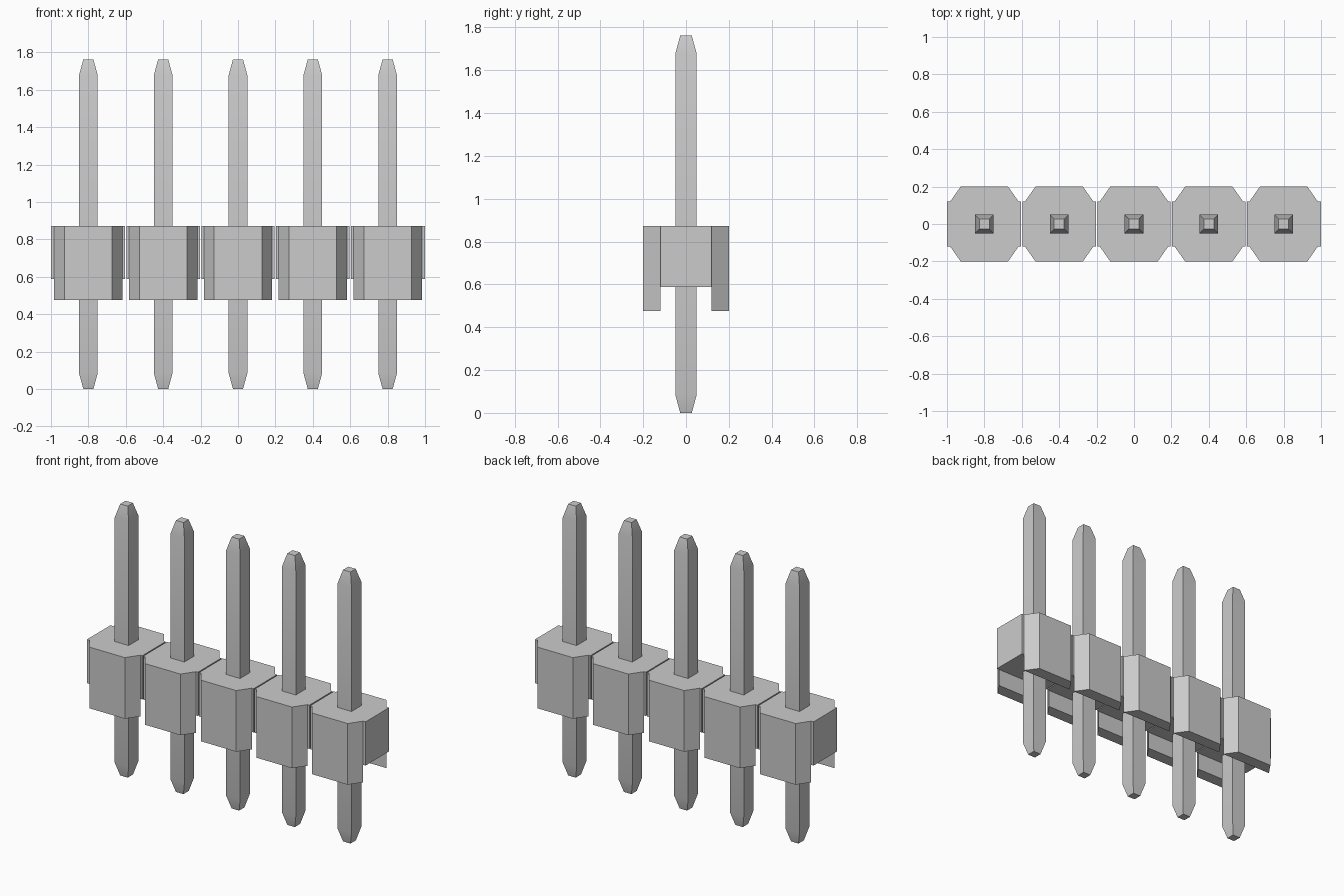
import bpy, bmesh, math
from mathutils import Vector

cube = bpy.data.objects.get("Cube")
if cube:
    bpy.data.objects.remove(cube)

PITCH, COUNT = 0.4, 5
TOP, SLOT, FOOT = 0.872, 0.588, 0.475     # housing heights
HEIGHT = 1.762

grey = bpy.data.materials.new("light grey")
grey.use_nodes = True
colour = (0.6, 0.6, 0.6, 1)
grey.diffuse_color = colour
grey.node_tree.nodes["Principled BSDF"].inputs["Base Color"].default_value = colour


def finish(bm, name, x):
    bmesh.ops.recalc_face_normals(bm, faces=bm.faces[:])
    mesh = bpy.data.meshes.new(name)
    bm.to_mesh(mesh)
    bm.free()
    mesh.materials.append(grey)
    obj = bpy.data.objects.new(name, mesh)
    obj.location.x = x
    bpy.context.collection.objects.link(obj)
    bpy.ops.object.select_all(action='DESELECT')
    obj.select_set(True)
    bpy.context.view_layer.objects.active = obj
    bpy.ops.object.shade_smooth_by_angle(angle=math.radians(30))


def extrude(bm, faces, depth):
    """Push faces along z and return the moved faces."""
    geom = bmesh.ops.extrude_face_region(bm, geom=faces)["geom"]
    bmesh.ops.translate(bm, vec=Vector((0, 0, depth)),
                        verts=[v for v in geom if isinstance(v, bmesh.types.BMVert)])
    return [f for f in geom if isinstance(f, bmesh.types.BMFace)]


def housing(name, x, left, right):
    bm = bmesh.new()
    ring = {}
    for sx in (-1, 1):
        for sy in (-1, 1):
            side = right if sx > 0 else left
            ring[sx, sy] = [bm.verts.new((sx * w, sy * d, TOP)) for w, d in
                            ((side, 0.12), (0.183, 0.12), (0.127, 0.2))]
    # Core between two chamfered walls
    bm.faces.new([ring[-1, -1][0], ring[-1, -1][1], ring[1, -1][1], ring[1, -1][0],
                  ring[1, 1][0], ring[1, 1][1], ring[-1, 1][1], ring[-1, 1][0]])
    for s in (-1, 1):
        bm.faces.new([ring[-1, s][1], ring[-1, s][2], ring[1, s][2], ring[1, s][1]])
    lower = extrude(bm, bm.faces[:], SLOT - TOP)
    # The walls reach below the core and leave a slot along the underside
    walls = [f for f in lower if abs(f.calc_center_median().y) > 0.1]
    extrude(bm, walls, FOOT - SLOT)
    finish(bm, name, x)


def pin(name, x):
    bm = bmesh.new()
    rings = [[bm.verts.new((sx * r, sy * r, z))
              for sx, sy in ((-1, -1), (1, -1), (1, 1), (-1, 1))]
             for r, z in ((0.027, 0), (0.05, 0.085), (0.05, HEIGHT - 0.085), (0.027, HEIGHT))]
    for a, b in zip(rings, rings[1:]):
        for i in range(4):
            j = (i + 1) % 4
            bm.faces.new([a[i], a[j], b[j], b[i]])
    bm.faces.new(rings[0])
    bm.faces.new(rings[-1])
    finish(bm, name, x)


for i in range(COUNT):
    x = (i - (COUNT - 1) / 2) * PITCH
    housing(f"housing_{i + 1}", x,
            0.2 if i == 0 else 0.196, 0.2 if i == COUNT - 1 else 0.196)
    pin(f"pin_{i + 1}", x)
